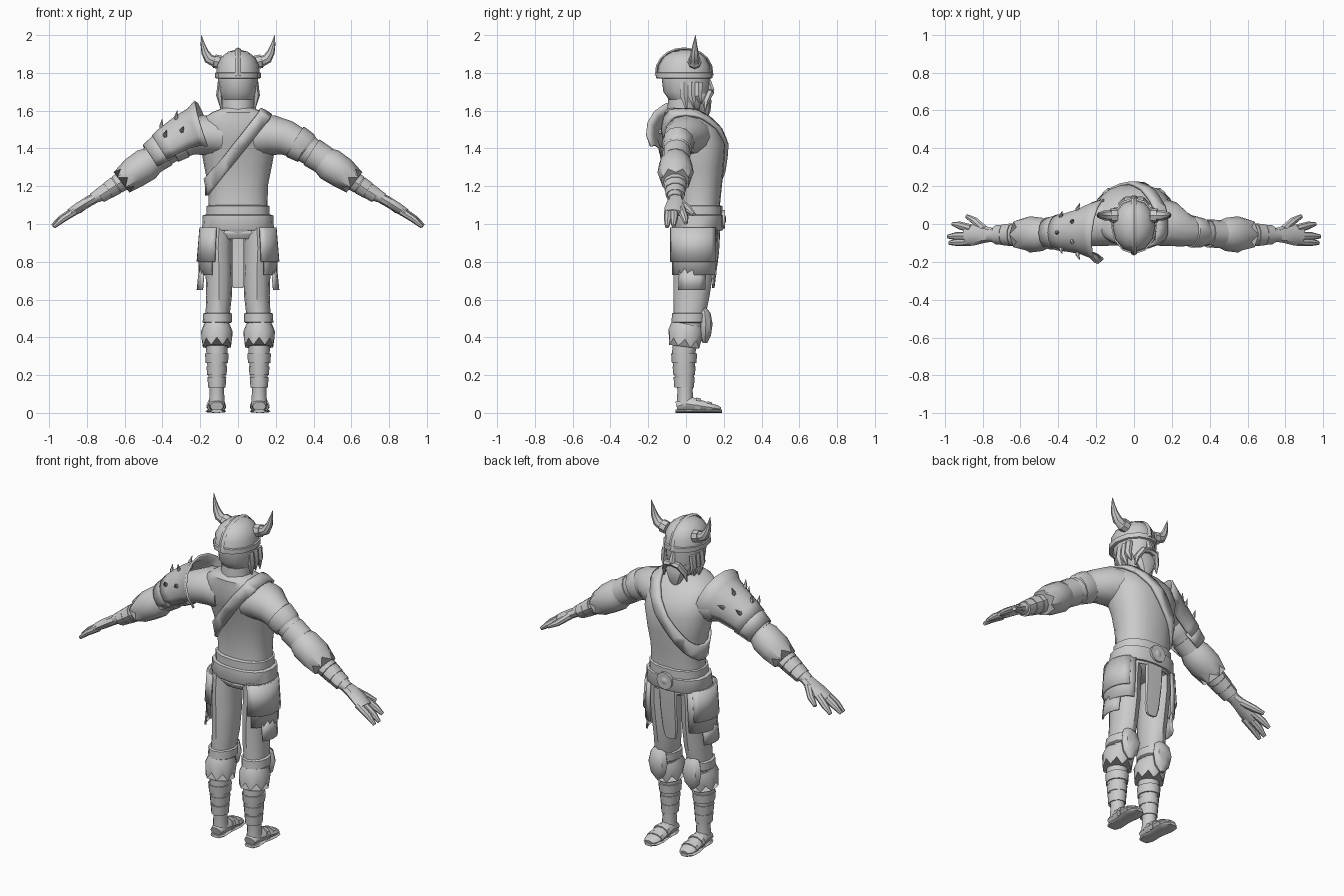
import bpy, bmesh, math
from mathutils import Vector, Matrix

grey = bpy.data.materials.new("plain grey")
grey.diffuse_color = (0.6, 0.6, 0.6, 1)
X, Y, Z = Vector((1, 0, 0)), Vector((0, 1, 0)), Vector((0, 0, 1))


def finish(bm, name, mirror=False, thick=0, angle=38):
    bmesh.ops.recalc_face_normals(bm, faces=bm.faces)
    me = bpy.data.meshes.new(name)
    bm.to_mesh(me)
    bm.free()
    me.materials.append(grey)
    ob = bpy.data.objects.new(name, me)
    bpy.context.collection.objects.link(ob)
    bpy.ops.object.select_all(action='DESELECT')
    ob.select_set(True)
    bpy.context.view_layer.objects.active = ob
    bpy.ops.object.shade_smooth_by_angle(angle=math.radians(angle))
    if thick:
        s = ob.modifiers.new("thickness", 'SOLIDIFY')
        s.thickness, s.offset = thick, 1
    if mirror:
        ob.modifiers.new("mirror", 'MIRROR')
    return ob


def loft(name, rings, n=12, ref=X, up=False, arc=None, zig=0, box=1.0, mirror=False, thick=0, caps=True):
    """Rings are (x, y, z, half size along ref, half size across it)."""
    bm = bmesh.new()
    cs = [Vector(r[:3]) for r in rings]
    rows = []
    for i, r in enumerate(rings):
        t = Z if up else (cs[min(i + 1, len(cs) - 1)] - cs[max(i - 1, 0)]).normalized()
        u = (ref - t * ref.dot(t)).normalized()
        v = t.cross(u)
        row = []
        for k in range(n + (1 if arc else 0)):
            a = math.radians(arc[0] + (arc[1] - arc[0]) * k / n) if arc else math.tau * k / n
            c, s = math.cos(a), math.sin(a)
            c = math.copysign(abs(c) ** box, c)
            s = math.copysign(abs(s) ** box, s)
            p = cs[i] + u * r[3] * c + v * r[4] * s
            if zig and i == len(rings) - 1 and k % 2:
                p += t * zig
            row.append(bm.verts.new(p))
        rows.append(row)
    for a, b in zip(rows, rows[1:]):
        m = len(a)
        for k in range(m - 1 if arc else m):
            bm.faces.new((a[k], a[(k + 1) % m], b[(k + 1) % m], b[k]))
    if caps and not arc:
        bm.faces.new(rows[0][::-1])
        bm.faces.new(rows[-1])
    return finish(bm, name, mirror, thick)


# Torso, neck and pelvis
torso_rings = [(0, .06, .95, .165, .12), (0, .07, 1.1, .157, .11), (0, .07, 1.2, .158, .12),
               (0, .07, 1.3, .178, .13), (0, .055, 1.42, .2, .155), (0, .03, 1.5, .2, .15),
               (0, .005, 1.56, .185, .12), (0, -.015, 1.59, .14, .10), (0, -.02, 1.615, .08, .07)]
torso = loft("torso", torso_rings, 20, up=True, box=.85)
loft("pelvis", [(0, .05, .92, .13, .09), (0, .06, .95, .17, .12), (0, .06, 1, .17, .125)], 16, up=True)
loft("neck", [(0, -.02, 1.58, .085, .08), (0, -.01, 1.66, .085, .085)], 12, up=True)

# Diagonal strap cut from a band of the torso surface
bm = bmesh.new()
bm.from_mesh(torso.data)
n = Vector((.786, 0, -.618))
for side in (1, -1):
    bmesh.ops.bisect_plane(bm, geom=bm.verts[:] + bm.edges[:] + bm.faces[:],
                           plane_co=Vector((-.01, 0, 1.39)) + n * .032 * side,
                           plane_no=n * side, clear_outer=True)
finish(bm, "chest_strap", thick=.016)

# Belt with round buckle
loft("belt_lower", [(0, .062, .965, .182, .13), (0, .062, .975, .19, .136), (0, .065, 1.045, .187, .134),
                    (0, .065, 1.05, .17, .125)], 16, up=True, box=.85)
loft("belt_upper", [(0, .068, 1.04, .168, .125), (0, .068, 1.095, .168, .125), (0, .068, 1.1, .15, .11)],
     16, up=True, box=.85)
loft("buckle", [(0, .18, 1.025, .05, .05), (0, .207, 1.025, .05, .05), (0, .207, 1.025, .036, .036),
                (0, .2, 1.025, .034, .034), (0, .213, 1.025, .01, .01)], 12)

# Head, face and beard
loft("head", [(0, .03, 1.61, .05, .06), (0, .015, 1.65, .085, .10), (0, 0, 1.7, .1, .12),
              (0, 0, 1.78, .108, .13), (0, 0, 1.84, .1, .12)], 12, up=True)
loft("nose", [(0, .12, 1.765, .012, .012), (0, .135, 1.71, .02, .018), (0, .125, 1.695, .014, .01)], 6, up=True)
loft("beard", [(0, .10, 1.55, .012, .01), (0, .10, 1.6, .045, .03), (0, .085, 1.65, .068, .05),
               (0, .07, 1.69, .075, .055)], 8, up=True)
loft("moustache", [(0, .132, 1.7, .016, .014), (.04, .128, 1.695, .02, .018), (.068, .105, 1.65, .018, .016),
                   (.075, .1, 1.6, .003, .003)], 6, ref=Y, mirror=True)
for i, y in enumerate((-.01, .03, .065)):
    loft("side_hair_%d" % i, [(.09, y, 1.75, .018, .025), (.098, y, 1.68, .018, .024),
                              (.085, y + .015, 1.595 + .02 * i, .003, .003)], 6, mirror=True)

# Helmet, rim, crest and horns
loft("helmet", [(0, -.01, 1.785, .115, .142), (0, -.01, 1.84, .111, .136), (0, -.008, 1.885, .088, .11),
                (0, -.005, 1.912, .052, .07), (0, -.005, 1.922, .012, .02)], 12, up=True)
loft("helmet_rim", [(0, -.01, 1.77, .114, .142), (0, -.01, 1.773, .121, .15), (0, -.01, 1.8, .121, .15),
                    (0, -.01, 1.803, .11, .14)], 12, up=True)
crest = [(0, -.01 + .148 * math.cos(a), 1.785 + .142 * math.sin(a) ** .85, .016, .008)
         for a in (math.pi * k / 10 for k in range(11))]
loft("helmet_crest", crest, 4, ref=Vector((1, .01, 0)), box=.5)
loft("horn", [(.09, .045, 1.855, .036, .036), (.125, .045, 1.862, .036, .036), (.126, .045, 1.862, .028, .028),
              (.155, .045, 1.875, .027, .027), (.175, .046, 1.91, .02, .02), (.186, .047, 1.95, .012, .012),
              (.195, .05, 2.0, .001, .001)], 8, ref=Y, mirror=True)

# Arms with bands, furry cuffs and wraps
loft("arm", [(.10, .015, 1.465, .13, .105), (.19, .0, 1.47, .12, .105), (.26, -.03, 1.455, .092, .092),
             (.33, -.045, 1.42, .072, .08), (.42, -.05, 1.36, .066, .07), (.5, -.055, 1.3, .06, .062),
             (.6, -.055, 1.235, .055, .048), (.7, -.058, 1.17, .045, .042), (.77, -.06, 1.135, .034, .028)],
     12, ref=Y, mirror=True)
loft("arm_band", [(.3, -.04, 1.437, .08, .088), (.305, -.04, 1.434, .085, .093), (.36, -.047, 1.402, .078, .085),
                  (.365, -.047, 1.398, .068, .075)], 12, ref=Y, mirror=True)
loft("elbow_wrap", [(.39, -.05, 1.38, .075, .08), (.46, -.053, 1.335, .073, .077)], 12, ref=Y, mirror=True)
loft("fur_cuff", [(.44, -.055, 1.345, .066, .07), (.485, -.055, 1.315, .088, .088), (.55, -.055, 1.272, .096, .084),
                  (.585, -.055, 1.245, .078, .068)], 12, ref=Y, zig=.04, mirror=True)
for i, (x, r) in enumerate(((.6, .06), (.645, .056), (.69, .05))):
    z = 1.235 - (x - .6) * .65
    loft("forearm_wrap_%d" % i, [(x, -.057, z, r + .004, r - .004), (x + .042, -.057, z - .027, r, r - .008)],
         10, ref=Y, mirror=True)

# Hands: palm, thumb and fingers
loft("palm", [(.74, -.058, 1.147, .034, .027), (.79, -.055, 1.12, .045, .028), (.85, -.058, 1.083, .056, .027),
              (.89, -.065, 1.058, .05, .022)], 8, ref=Y, mirror=True)
for nm, p in (("thumb", ((.79, -.03, 1.115), (.84, .015, 1.075), (.885, .042, 1.05))),
              ("index_finger", ((.86, -.025, 1.078), (.92, -.008, 1.035), (.958, .0, 1.005))),
              ("middle_finger", ((.87, -.062, 1.07), (.94, -.064, 1.025), (.982, -.066, .99))),
              ("little_finger", ((.86, -.092, 1.07), (.93, -.096, 1.025), (.975, -.1, .985)))):
    loft(nm, [(*p[0], .023, .021), (*p[1], .021, .018), (*p[2], .011, .01)], 8, ref=Y, mirror=True)

# Spiked shoulder guard on one arm
guard = [(-.4, -.045, 1.385, .085, .09), (-.36, -.045, 1.41, .09, .1), (-.28, -.04, 1.455, .11, .115),
         (-.215, -.035, 1.48, .14, .13), (-.17, -.04, 1.495, .165, .16)]
loft("shoulder_guard", guard, 10, ref=Y, arc=(-30, 210), thick=.012)
loft("shoulder_guard_lame", [(-.455, -.05, 1.345, .075, .078), (-.37, -.045, 1.4, .088, .098)],
     10, ref=Y, arc=(-35, 215), thick=.01)
for i, (k, a) in enumerate(((1, 35), (1, 90), (1, 145), (2, 20), (2, 65), (2, 115), (2, 160))):
    x, y, z, ry, rz = guard[k]
    c, s = math.cos(math.radians(a)), math.sin(math.radians(a))
    d = Vector((-.35 * s, c, s)).normalized()
    p = Vector((x - .4 * rz * s, y + ry * c, z + .9 * rz * s))
    tip = p + d * .05 + Vector((.015, 0, .01))
    loft("shoulder_spike_%d" % i, [(*(p - d * .015), .014, .014), (*(p + d * .02), .011, .011), (*tip, .001, .001)],
         6, ref=Vector((1, .3, .1)))

# Legs
loft("leg", [(.112, -.005, .04, .042, .045), (.112, -.005, .12, .038, .04), (.112, -.01, .22, .048, .055),
             (.112, -.012, .32, .056, .062), (.112, .005, .42, .058, .07), (.108, .02, .52, .064, .085),
             (.1, .03, .62, .068, .095), (.1, .04, .75, .072, .105), (.105, .045, .87, .075, .11),
             (.1, .05, .98, .075, .11)], 12, up=True, mirror=True)
for i, (z, h, r) in enumerate(((.135, .055, .046), (.2, .045, .051), (.265, .05, .059))):
    loft("shin_wrap_%d" % i, [(.112, -.01, z, r, r + .006), (.112, -.01, z + h, r + .004, r + .01)],
         12, up=True, mirror=True)
loft("knee_fur", [(.112, .008, .47, .068, .082), (.112, 0, .43, .084, .094), (.112, -.005, .39, .08, .086)],
     16, zig=.04, mirror=True)
loft("knee_band", [(.11, .015, .475, .07, .085), (.11, .015, .48, .077, .092), (.109, .018, .525, .076, .092),
                   (.109, .018, .53, .066, .085)], 12, up=True, mirror=True)
loft("knee_pad", [(.112, .1, .37, .012, .012), (.112, .102, .41, .048, .03), (.112, .105, .47, .062, .036),
                  (.112, .1, .53, .05, .03), (.112, .085, .565, .02, .015)], 8, up=True, mirror=True)

# Feet with soles and sandal straps
loft("foot", [(.112, -.05, .035, .035, .025), (.112, 0, .048, .042, .046), (.114, .06, .04, .045, .036),
              (.116, .12, .03, .05, .025), (.118, .165, .023, .044, .018), (.118, .184, .02, .022, .01)],
     10, mirror=True)
loft("sole", [(.113, -.055, .009, .03, .009), (.113, -.02, .009, .046, .009), (.114, .05, .009, .043, .009),
              (.117, .12, .009, .055, .009), (.118, .165, .009, .048, .009), (.118, .19, .009, .022, .009)],
     8, box=.6, mirror=True)
for i, (y, z, r) in enumerate(((.05, .042, .042), (.11, .032, .031))):
    loft("sandal_strap_%d" % i, [(.115, y, z, .051, r), (.115, y + .025, z - .003, .052, r - .003)], 10, mirror=True)

# Skirt plates around the outer thighs
loft("thigh_plate", [(.105, .045, .98, .082, .115), (.11, .045, .86, .088, .116), (.112, .042, .73, .088, .112)],
     8, up=True, arc=(-75, 80), mirror=True, thick=.01)
loft("thigh_plate_upper", [(.105, .045, .98, .09, .12), (.112, .045, .8, .098, .122)],
     8, up=True, arc=(-85, 62), mirror=True, thick=.01)
loft("thigh_plate_lower", [(.112, .035, .76, .086, .1), (.115, .03, .65, .094, .1)],
     4, up=True, arc=(-42, 42), mirror=True, thick=.01)

# Front loincloth
loft("loincloth", [(0, .17, .98, .06, .012), (0, .165, .85, .056, .01), (0, .15, .72, .05, .008),
                   (0, .145, .67, .038, .007), (0, .145, .66, .02, .006)], 8, up=True, box=.5)
